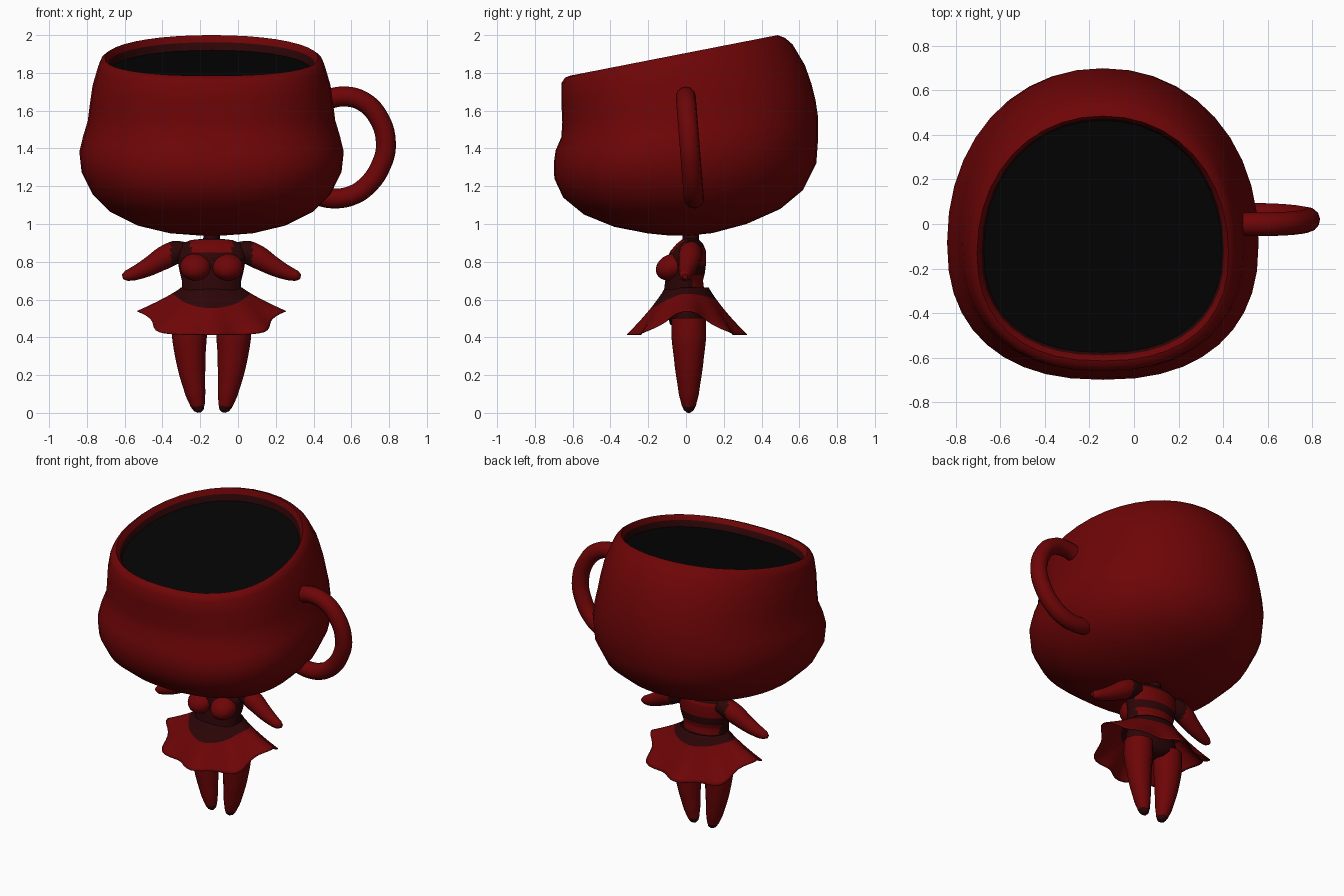
import bpy, bmesh, math

if "Cube" in bpy.data.objects:
    bpy.data.objects.remove(bpy.data.objects["Cube"])

CX = -0.14  # body centre line


def material(name, rgb):
    m = bpy.data.materials.new(name)
    m.diffuse_color = (*rgb, 1)
    m.use_nodes = True
    m.node_tree.nodes["Principled BSDF"].inputs["Base Color"].default_value = m.diffuse_color
    return m


RED = material("cup red", (0.155, 0.0015, 0.002))
DARK = material("dark maroon", (0.025, 0.0015, 0.002))
BLACK = material("coffee black", (0.0012, 0.0012, 0.0012))


def finish(ob, rule=None, angle=50):
    """Give the part its colours by a rule on face centres, then smooth it."""
    ob.data.materials.clear()
    for m in (RED, DARK, BLACK):
        ob.data.materials.append(m)
    for p in ob.data.polygons:
        p.material_index = rule(p.center) if rule else 0
    bpy.ops.object.select_all(action='DESELECT')
    ob.select_set(True)
    bpy.context.view_layer.objects.active = ob
    bpy.ops.object.shade_smooth_by_angle(angle=math.radians(angle))
    return ob


def grid_mesh(name, rows, cap=True):
    """Skin a list of closed point rings."""
    bm = bmesh.new()
    vr = [[bm.verts.new(p) for p in r] for r in rows]
    n = len(rows[0])
    for a, b in zip(vr, vr[1:]):
        for i in range(n):
            j = (i + 1) % n
            bm.faces.new((a[i], a[j], b[j], b[i]))
    if cap:
        bm.faces.new(vr[0][::-1])
        bm.faces.new(vr[-1])
    bmesh.ops.recalc_face_normals(bm, faces=bm.faces)
    me = bpy.data.meshes.new(name)
    bm.to_mesh(me)
    bm.free()
    ob = bpy.data.objects.new(name, me)
    bpy.context.collection.objects.link(ob)
    return ob


def ring(zf, zb, yf, yb, w, n, front=2.0, back=2.0):
    """Tilted egg ring: front/back heights, front/back depth, half width."""
    yc = yf + (yb - yf) * 0.44
    pts = []
    for i in range(n):
        a = 2 * math.pi * i / n
        c, s = math.cos(a), math.sin(a)
        e = 2 / (front if s < 0 else back)
        x = w * math.copysign(abs(c) ** e, c)
        d = (yb - yc) if s >= 0 else (yf - yc)
        y = yc + d * abs(s) ** e
        pts.append((CX + x, y, zf + (zb - zf) * (y - yf) / (yb - yf)))
    return pts


def resample(rings, k):
    out = []
    for a, b in zip(rings, rings[1:]):
        out += [[p + (q - p) * i / k for p, q in zip(a, b)] for i in range(k)]
    return out + [rings[-1]]


def tube(name, pts, rule=None):
    """Smooth swept tube; each point is (x, y, z, radius)."""
    cu = bpy.data.curves.new(name, 'CURVE')
    cu.dimensions = '3D'
    cu.bevel_depth = 1
    cu.bevel_resolution = 4
    cu.use_fill_caps = True
    cu.resolution_u = 5
    sp = cu.splines.new('BEZIER')
    sp.bezier_points.add(len(pts) - 1)
    for bp, (x, y, z, r) in zip(sp.bezier_points, pts):
        bp.co = (x, y, z)
        bp.radius = r
        bp.handle_left_type = bp.handle_right_type = 'AUTO'
    ob = bpy.data.objects.new(name, cu)
    bpy.context.collection.objects.link(ob)
    bpy.ops.object.select_all(action='DESELECT')
    ob.select_set(True)
    bpy.context.view_layer.objects.active = ob
    bpy.ops.object.convert(target='MESH')
    return finish(bpy.context.object, rule)


# Cup head: tilted bowl running over the rim and down the inner lip
cup = [(.938, .940, -.08, .03, .06), (.950, .952, -.20, .14, .22),
       (.985, 1.00, -.38, .32, .39), (1.05, 1.08, -.54, .50, .535),
       (1.14, 1.18, -.65, .62, .63), (1.24, 1.32, -.697, .69, .688),
       (1.32, 1.46, -.70, .70, .70), (1.39, 1.56, -.69, .70, .68),
       (1.46, 1.66, -.66, .685, .655), (1.54, 1.74, -.655, .665, .645),
       (1.65, 1.84, -.66, .63, .63), (1.745, 1.95, -.66, .565, .60),
       (1.775, 1.985, -.64, .525, .585), (1.785, 2.0, -.615, .485, .565),
       (1.76, 1.962, -.59, .475, .545), (1.72, 1.92, -.577, .465, .535)]
head = finish(grid_mesh("cup_head", [ring(*r, 40, 2.35, 2.1) for r in cup]))
for p in head.data.polygons:
    if p.index >= 40 * 14:
        p.material_index = 1      # inner lip
    if p.index == len(head.data.polygons) - 1:
        p.material_index = 2      # liquid surface

# Handle on the right side
handle = [(.44, 1.65), (.56, 1.675), (.66, 1.65), (.74, 1.57), (.783, 1.43),
          (.757, 1.31), (.68, 1.2), (.6, 1.15), (.5, 1.135), (.42, 1.15)]
tube("cup_handle", [(x, .02 - (z - 1.41) * .08, z, .053) for x, z in handle])


# Torso with painted top
def torso_rule(c):
    x = abs(c.x - CX)
    if c.y < 0.03:
        return 0 if .85 < c.z < .913 and x < .11 else 1
    if c.z < .665 or .735 < c.z < .775 or c.z > .88:
        return 1
    return 0


body = [(.60, -.12, .10, .16), (.66, -.115, .095, .155), (.70, -.11, .09, .157),
        (.74, -.10, .10, .167), (.78, -.10, .105, .175), (.82, -.10, .107, .18),
        (.86, -.08, .105, .175), (.895, -.05, .09, .16), (.915, -.025, .07, .11),
        (.922, -.015, .06, .045)]
rows = [ring(z, z, f, b, w, 48) for z, f, b, w in resample(body, 4)]
finish(grid_mesh("torso", rows), torso_rule)
tube("neck", [(CX, .025, .88, .05), (CX, .025, .925, .044), (CX, .025, 1.0, .042)],
     lambda c: 1)

# Bust
for s in (-1, 1):
    bpy.ops.mesh.primitive_uv_sphere_add(segments=24, ring_count=14, radius=1,
                                         location=(CX + s * .085, -.075, .772))
    bust = bpy.context.object
    bust.name = "bust_" + ("left" if s < 0 else "right")
    bust.scale = (.083, .088, .068)
    bust.rotation_euler = (math.radians(25), 0, 0)
    finish(bust)

# Hips under the skirt
hips = [(.44, -.05, .07, .10), (.47, -.085, .10, .18), (.53, -.10, .11, .19),
        (.60, -.11, .10, .165), (.66, -.10, .09, .15)]
finish(grid_mesh("hips", [ring(z, z, f, b, w, 32) for z, f, b, w in hips]), lambda c: 1)

# Ruffled skirt: low at front and back, lifted at the sides; the first
# BELT rows follow the edge of the dark waistband
BELT, HEM, SEG = 4, 14, 72


def skirt_row(k):
    pts = []
    for i in range(SEG):
        a = 2 * math.pi * i / SEG
        c, s = math.cos(a), math.sin(a)
        hem = .415 + .125 * abs(c) ** 6
        edge = .63 - .075 * max(0, -s) ** 2 - .03 * max(0, s) ** 2
        tb = ((.665 - edge) / (.665 - hem)) ** (1 / .9)
        t = tb * k / BELT if k <= BELT else tb + (1 - tb) * (k - BELT) / (HEM - BELT)
        wave = .024 * math.cos(8 * a) * t * t
        rx = .16 + .21 * t + wave
        ry = .115 + .18 * t + wave
        pts.append((CX + rx * c, .005 + ry * s, .665 - (.665 - hem) * t ** .9))
    return pts


skirt = finish(grid_mesh("skirt", [skirt_row(k) for k in range(HEM + 1)], cap=False),
               angle=80)
for p in skirt.data.polygons:
    p.material_index = 1 if p.index < BELT * SEG else 0
solid = skirt.modifiers.new("cloth thickness", 'SOLIDIFY')
solid.thickness = .005

# Arms and legs, mirrored about the centre line
arm = [(.13, .03, .86, .045), (.19, .025, .85, .062), (.25, .02, .822, .062),
       (.33, .01, .775, .050), (.41, .0, .738, .037), (.45, -.005, .726, .028),
       (.472, -.005, .721, .013)]
leg = [(.115, .015, .50, .092), (.117, .015, .40, .092), (.107, .015, .25, .075),
       (.085, .015, .10, .053), (.073, .015, .04, .038), (.067, .015, .014, .026),
       (.065, .015, .002, .010)]
for s, side in ((-1, "left"), (1, "right")):
    tube("arm_" + side, [(CX + s * x, y, z, r) for x, y, z, r in arm],
         lambda c: 1 if abs(c.x - CX) < .215 else 0)
    tube("leg_" + side, [(CX + s * x, y, z, r) for x, y, z, r in leg],
         lambda c: 1 if c.z < .035 else 0)
